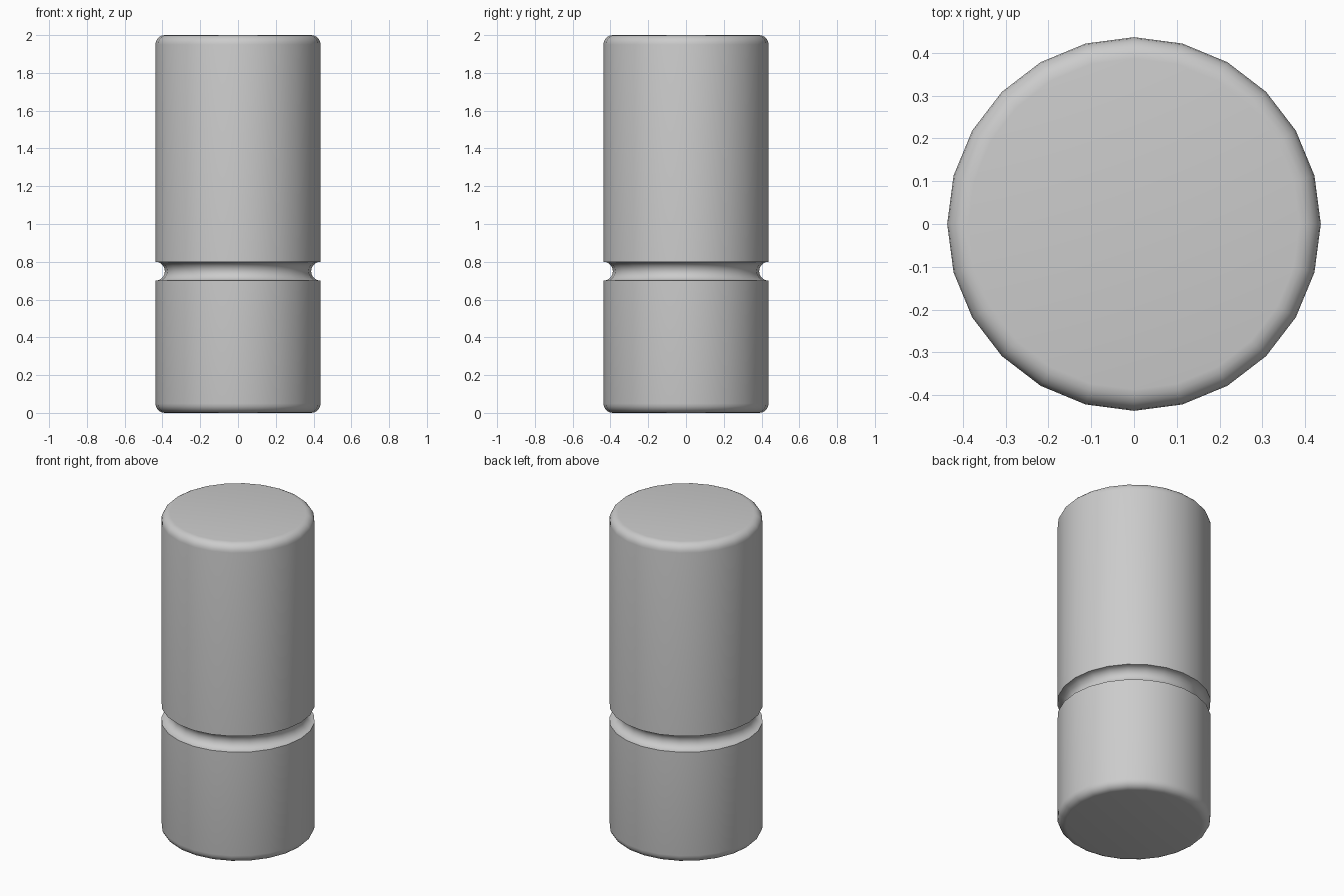
import bpy, bmesh
from math import sin, cos, pi, radians

if "Cube" in bpy.data.objects:
    bpy.data.objects.remove(bpy.data.objects["Cube"])

R, H, SIDES = 0.437, 2.0, 24
BEVEL, GROOVE, GROOVE_Z = 0.05, 0.05, 0.75


def arc(cr, cz, rad, a0, a1, n):
    """Points of an arc in the (radius, height) plane."""
    return [(cr + rad * cos(radians(a0 + (a1 - a0) * i / n)),
             cz + rad * sin(radians(a0 + (a1 - a0) * i / n))) for i in range(n + 1)]


# Side profile: rounded bottom rim, half-round groove, rounded top rim
profile = (arc(R - BEVEL, BEVEL, BEVEL, -90, 0, 5)
           + arc(R, GROOVE_Z, GROOVE, 270, 90, 10)
           + arc(R - BEVEL, H - BEVEL, BEVEL, 0, 90, 5))

# Lathe the profile into a closed body
bm = bmesh.new()
rings = [[bm.verts.new((r * cos(2 * pi * i / SIDES), r * sin(2 * pi * i / SIDES), z))
          for i in range(SIDES)] for r, z in profile]
for a, b in zip(rings, rings[1:]):
    for i in range(SIDES):
        j = (i + 1) % SIDES
        bm.faces.new((a[i], a[j], b[j], b[i]))
bm.faces.new(rings[0][::-1])
bm.faces.new(rings[-1])
bm.normal_update()

mesh = bpy.data.meshes.new("grooved_cylinder")
bm.to_mesh(mesh)
bm.free()
body = bpy.data.objects.new("grooved_cylinder", mesh)
bpy.context.collection.objects.link(body)

# Smooth shading with crisp groove edges
bpy.context.view_layer.objects.active = body
body.select_set(True)
bpy.ops.object.shade_smooth_by_angle(angle=radians(30))
